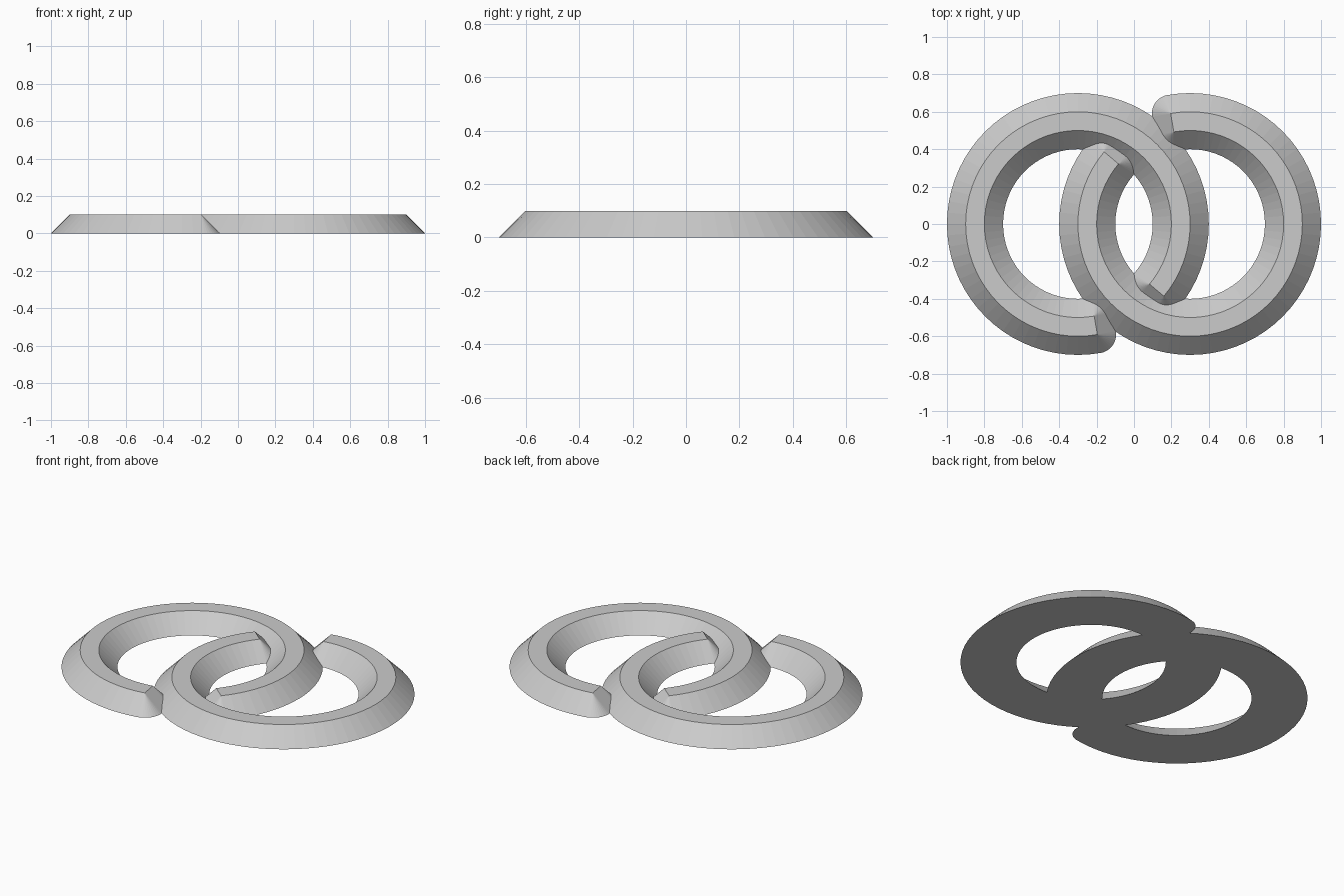
import bpy, bmesh, math
from mathutils import Vector

cube = bpy.data.objects.get("Cube")
if cube:
    bpy.data.objects.remove(cube, do_unlink=True)

HEIGHT = 0.1
SLOPE = 0.1              # how far the base spreads beyond the top face
OUTER, INNER = 0.6, 0.5  # radii of the flat top band
STEP = 5                 # degrees per ring segment
FAN = 9                  # degrees per rounded corner segment

grey = bpy.data.materials.new("light grey")
grey.use_nodes = True
grey.diffuse_color = (0.6, 0.6, 0.6, 1)
grey.node_tree.nodes["Principled BSDF"].inputs["Base Color"].default_value = (0.6, 0.6, 0.6, 1)


def polar(radius, degrees, z=0.0):
    a = math.radians(degrees)
    return Vector((radius * math.cos(a), radius * math.sin(a), z))


def outline(start, end):
    """Top corners, each with the directions in which its slope spreads."""
    angles = list(range(start, end + 1, STEP))

    def fan(a):
        return list(range(a, a + 91, FAN))

    corners = [(OUTER, a, [a]) for a in angles]
    corners += [(INNER, a, [a + 180]) for a in reversed(angles)]
    n = len(angles)
    corners[0] = (OUTER, start, fan(start + 270))
    corners[n - 1] = (OUTER, end, fan(end))
    corners[n] = (INNER, end, fan(end + 90))
    corners[-1] = (INNER, start, fan(start + 180))
    return corners


def open_ring(name, x, start, end):
    bm = bmesh.new()
    top, base, pairs = [], [], []
    for radius, angle, spread in outline(start, end):
        t = bm.verts.new(polar(radius, angle, HEIGHT))
        top.append(t)
        for d in spread:
            b = bm.verts.new(polar(radius, angle) + polar(SLOPE, d))
            base.append(b)
            pairs.append((t, b))
    # sloping sides, with triangle fans at the rounded corners
    for i, (t, b) in enumerate(pairs):
        t2, b2 = pairs[(i + 1) % len(pairs)]
        bm.faces.new((b, b2, t) if t is t2 else (b, b2, t2, t))
    # flat top and underside
    caps = [bm.faces.new(top), bm.faces.new(base[::-1])]
    bm.normal_update()
    bmesh.ops.triangulate(bm, faces=caps)
    mesh = bpy.data.meshes.new(name)
    bm.to_mesh(mesh)
    bm.free()
    mesh.materials.append(grey)
    ring = bpy.data.objects.new(name, mesh)
    ring.location.x = x
    bpy.context.collection.objects.link(ring)


# Each ring is interrupted where the other one passes over it
open_ring("right_ring", -0.3, -40, 280)
open_ring("left_ring", 0.3, 140, 460)
